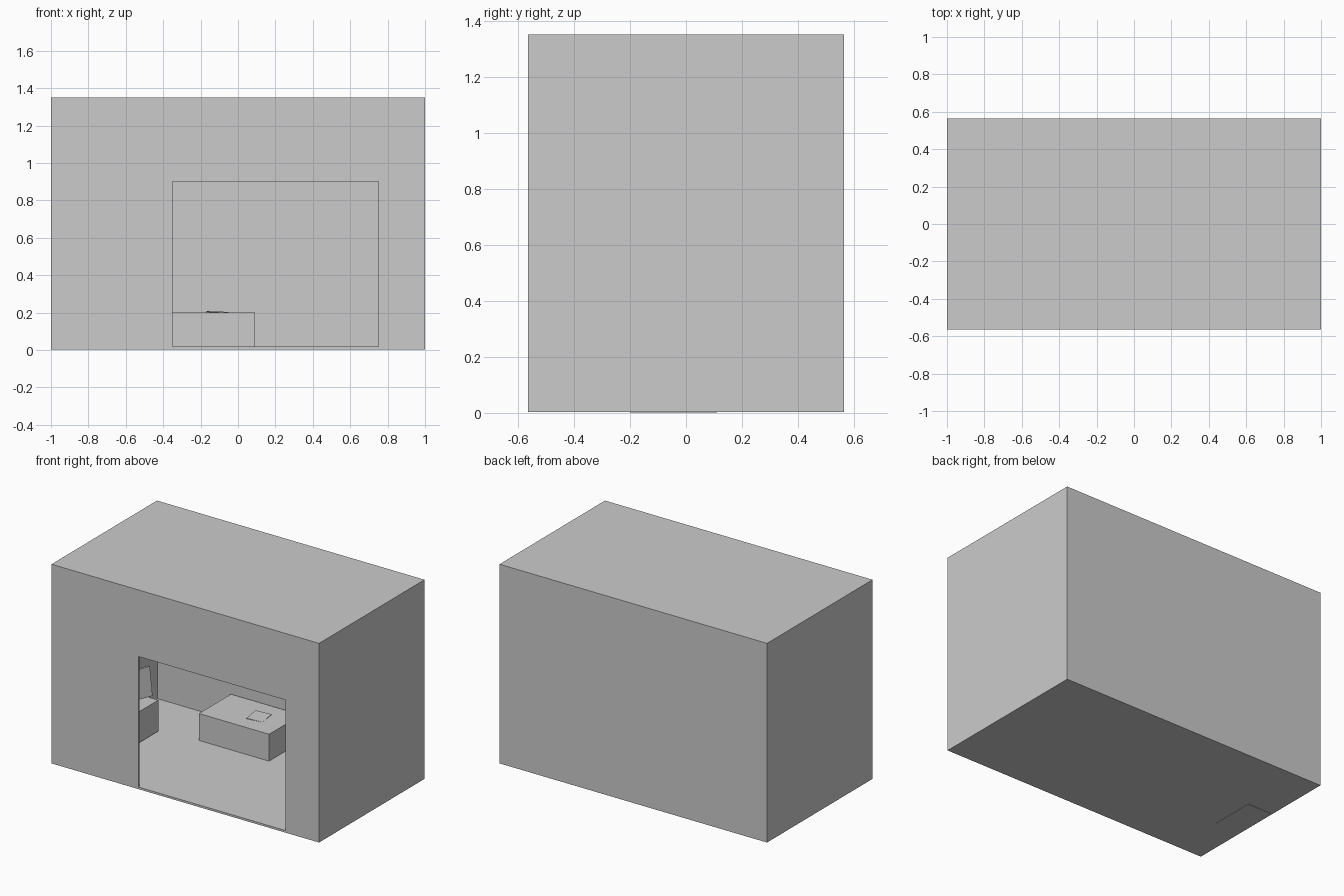
import bpy
from math import radians

if "Cube" in bpy.data.objects:
    bpy.data.objects.remove(bpy.data.objects["Cube"])


def box(name, lo, hi, rot=(0, 0, 0)):
    """Box between two opposite corners, optionally turned about its centre."""
    centre = [(a + b) / 2 for a, b in zip(lo, hi)]
    bpy.ops.mesh.primitive_cube_add(size=1, location=centre)
    ob = bpy.context.object
    ob.name = name
    ob.scale = [b - a for a, b in zip(lo, hi)]
    bpy.ops.object.transform_apply(location=False, rotation=False, scale=True)
    ob.rotation_euler = [radians(r) for r in rot]
    return ob


# Thin-walled room shell with a wide front opening
room = box("room_shell", (-1, -0.563, 0.004), (1, 0.563, 1.35))
cutters = [
    box("interior_cutter", (-0.99, -0.553, 0.018), (0.99, 0.553, 1.34)),
    box("opening_cutter", (-0.35, -0.7, 0.018), (0.75, -0.3, 0.9)),
]
for cutter in cutters:
    cutter.hide_render = True
    cutter.hide_viewport = True
    mod = room.modifiers.new(cutter.name, "BOOLEAN")
    mod.operation = "DIFFERENCE"
    mod.solver = "EXACT"
    mod.object = cutter

# Low block against the back wall, with a thin pad lying on it
box("back_block", (-0.434, 0.203, 0.018), (0.09, 0.545, 0.2))
box("thin_pad", (-0.16, 0.315, 0.197), (-0.05, 0.435, 0.204), (2, 2, 8))

# Cabinet against the left wall, on an inset base
box("cabinet", (-0.985, -0.24, 0.03), (-0.70, 0.15, 0.24))
box("cabinet_base", (-0.985, -0.2, 0.002), (-0.81, 0.11, 0.04))

# Tilted screen standing on the cabinet
box("screen_foot", (-0.86, -0.06, 0.24), (-0.78, 0.02, 0.3))
box("screen", (-0.78, -0.08, 0.28), (-0.76, 0.12, 0.47), (0, -9, -20))
